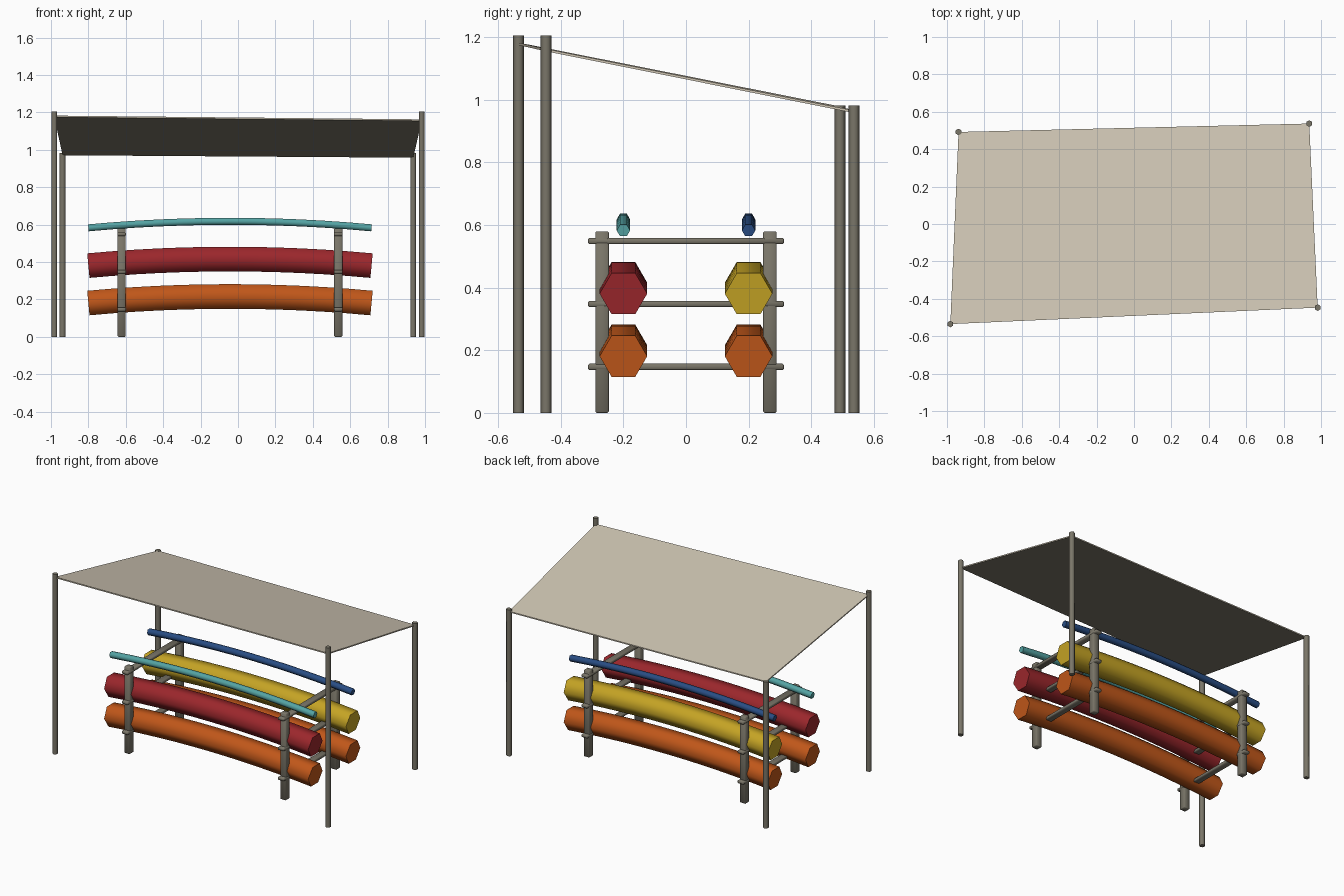
import bpy, bmesh, math
from mathutils import Vector

if "Cube" in bpy.data.objects:
    bpy.data.objects.remove(bpy.data.objects["Cube"])


def material(name, r, g, b):
    m = bpy.data.materials.new(name)
    m.diffuse_color = (r, g, b, 1)
    m.use_nodes = True
    m.node_tree.nodes["Principled BSDF"].inputs["Base Color"].default_value = m.diffuse_color
    return m


WOOD = material("weathered wood", 0.195, 0.18, 0.14)
CLOTH = material("canvas", 0.62, 0.56, 0.45)
LINING = material("canvas underside", 0.23, 0.21, 0.16)
ORANGE = material("orange", 0.53, 0.095, 0.01)
RED = material("red", 0.33, 0.02, 0.025)
YELLOW = material("yellow", 0.56, 0.37, 0.018)
TEAL = material("teal", 0.09, 0.37, 0.37)
BLUE = material("blue", 0.022, 0.075, 0.23)


def make_object(name, bm, mat, smooth=0):
    bmesh.ops.recalc_face_normals(bm, faces=bm.faces)
    me = bpy.data.meshes.new(name)
    bm.to_mesh(me)
    bm.free()
    ob = bpy.data.objects.new(name, me)
    bpy.context.collection.objects.link(ob)
    me.materials.append(mat)
    if smooth:
        bpy.ops.object.select_all(action='DESELECT')
        ob.select_set(True)
        bpy.context.view_layer.objects.active = ob
        bpy.ops.object.shade_smooth_by_angle(angle=math.radians(smooth))
    return ob


def tube(name, centres, normals, radius, mat, sides=6):
    """Sweep a regular polygon along centres; normals give each ring's up axis."""
    bm = bmesh.new()
    rings = []
    for c, n in zip(centres, normals):
        side = Vector((0, 1, 0))
        rings.append([bm.verts.new(c + radius * (side * math.cos(a) + n * math.sin(a)))
                      for a in (2 * math.pi * i / sides for i in range(sides))])
    for r0, r1 in zip(rings, rings[1:]):
        for i in range(sides):
            j = (i + 1) % sides
            bm.faces.new((r0[i], r0[j], r1[j], r1[i]))
    bm.faces.new(rings[0])
    bm.faces.new(rings[-1])
    return make_object(name, bm, mat, 62)


def box(name, centre, size, mat, bevel):
    bm = bmesh.new()
    bmesh.ops.create_cube(bm, size=1)
    for v in bm.verts:
        v.co = Vector(centre) + Vector(v.co[i] * size[i] for i in range(3))
    bmesh.ops.bevel(bm, geom=bm.edges[:], offset=bevel, segments=1, affect='EDGES')
    return make_object(name, bm, mat, 60)


# Arched rolls resting on the rack
def roll(name, y, z_end, radius, mat, steps=12):
    x_mid, half, rise = -0.043, 0.757, 0.035
    centres, normals = [], []
    for i in range(steps + 1):
        t = -1 + 2 * i / steps
        centres.append(Vector((x_mid + half * t, y, z_end + rise * (1 - t * t))))
        normals.append(Vector((2 * rise * t / half, 0, 1)).normalized())
    tube(name, centres, normals, radius, mat)


for label, y, upper, rod in (("front", -0.2, RED, TEAL), ("back", 0.2, YELLOW, BLUE)):
    roll(label + "_lower_roll", y, 0.181, 0.076, ORANGE)
    roll(label + "_upper_roll", y, 0.381, 0.076, upper)
    roll(label + "_top_rod", y, 0.583, 0.0215, rod)

# Rack uprights and cross rails
for side, x in (("left", -0.622), ("right", 0.536)):
    for label, y in (("front", -0.268), ("back", 0.268)):
        box(f"{side}_{label}_rack_post", (x, y, 0.29), (0.043, 0.043, 0.58), WOOD, 0.004)
    for i, z in enumerate((0.147, 0.348, 0.549)):
        box(f"{side}_rail_{i + 1}", (x, 0, z), (0.045, 0.625, 0.02), WOOD, 0.004)

# Canopy poles: x, y, pole height, cloth height
corners = ((-0.982, -0.535, 1.206, 1.183), (0.982, -0.447, 1.206, 1.163),
           (0.937, 0.537, 0.982, 0.966), (-0.938, 0.492, 0.982, 0.979))
for i, (x, y, h, _) in enumerate(corners):
    bm = bmesh.new()
    bmesh.ops.create_cone(bm, cap_ends=True, segments=6, radius1=0.0175,
                          radius2=0.0175, depth=h)
    bmesh.ops.translate(bm, verts=bm.verts, vec=(x, y, h / 2))
    make_object(f"canopy_pole_{i + 1}", bm, WOOD, 62)

# Sloping cloth stretched between the poles, darker underneath
bm = bmesh.new()
top = [bm.verts.new((x, y, z)) for x, y, _, z in corners]
low = [bm.verts.new((x, y, z - 0.008)) for x, y, _, z in corners]
bm.faces.new(top)
bm.faces.new(low[::-1])
for i in range(4):
    j = (i + 1) % 4
    bm.faces.new((top[i], low[i], low[j], top[j]))
cloth = make_object("canopy_cloth", bm, CLOTH)
cloth.data.materials.append(LINING)
for p in cloth.data.polygons:
    p.material_index = 1 if p.normal.z < -0.5 else 0
